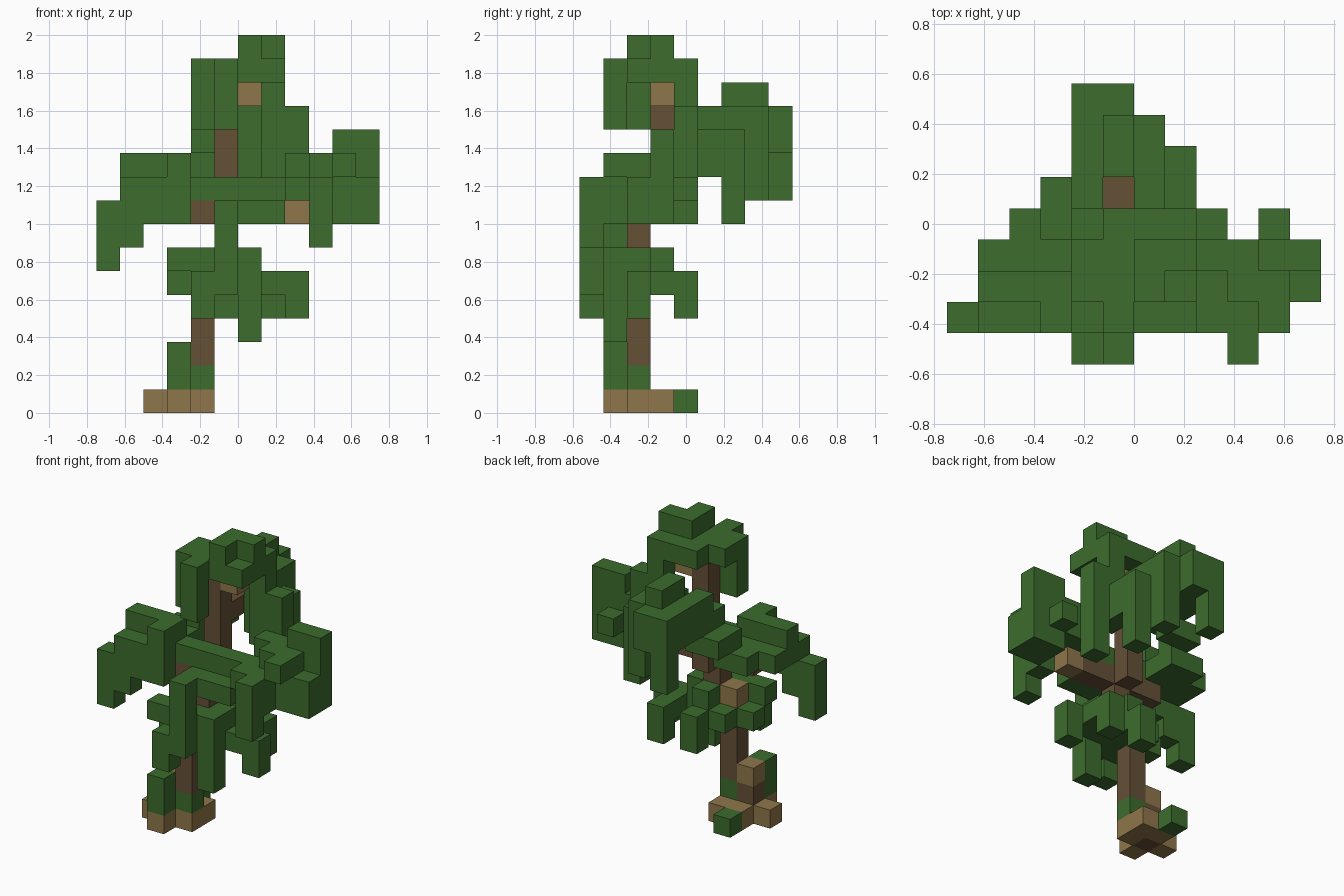
import bpy
import bmesh
from mathutils import Vector

if "Cube" in bpy.data.objects:
    bpy.data.objects.remove(bpy.data.objects["Cube"], do_unlink=True)

CELL = 0.125
ORIGIN = Vector((-0.75, -0.5625, 0))
DIRECTIONS = [Vector(d) for d in ((1, 0, 0), (-1, 0, 0), (0, 1, 0),
                                  (0, -1, 0), (0, 0, 1), (0, 0, -1))]
owner = {}       # grid cell -> part name
part_colour = {}  # part name -> material


def make_material(name, colour):
    material = bpy.data.materials.new(name)
    material.use_nodes = True
    material.diffuse_color = colour
    material.node_tree.nodes["Principled BSDF"].inputs["Base Color"].default_value = colour
    return material


def span(value):
    """A single cell index, or an inclusive (first, last) pair."""
    first, last = value if isinstance(value, tuple) else (value, value)
    return range(first, last + 1)


def block(part, material, x, y, z):
    """Fill a box of cells; cells that are already taken keep their part."""
    part_colour[part] = material
    for i in span(x):
        for j in span(y):
            for k in span(z):
                owner.setdefault((i, j, k), part)


def build_part(part):
    """Mesh the outer faces of one part and merge the flat areas."""
    bm = bmesh.new()
    for cell, name in owner.items():
        if name != part:
            continue
        centre = ORIGIN + (Vector(cell) + Vector((0.5, 0.5, 0.5))) * CELL
        for normal in DIRECTIONS:
            if tuple(int(c) for c in Vector(cell) + normal) in owner:
                continue
            side = Vector((normal.y, normal.z, normal.x))
            up = normal.cross(side)
            corners = (side + up, up - side, -side - up, side - up)
            bm.faces.new([bm.verts.new(centre + (normal + c) * CELL / 2) for c in corners])
    bmesh.ops.remove_doubles(bm, verts=bm.verts, dist=0.001)
    mesh = bpy.data.meshes.new(part)
    bm.to_mesh(mesh)
    bm.free()
    mesh.materials.append(part_colour[part])
    bpy.context.collection.objects.link(bpy.data.objects.new(part, mesh))


leaf = make_material("leaf green", (0.045, 0.15, 0.026, 1))
bark = make_material("dark bark", (0.130, 0.082, 0.037, 1))
wood = make_material("light wood", (0.275, 0.181, 0.069, 1))

# Roots and the mossy foot of the trunk
block("root_core", bark, 3, 2, (0, 1))
block("roots", wood, (2, 4), 2, 0)
block("roots", wood, 3, (1, 3), 0)
block("roots", wood, 4, 3, 0)
block("root_stump", wood, 3, 2, 2)
block("foot_moss", leaf, 3, 1, (1, 2))
block("foot_moss", leaf, 4, 2, 1)
block("foot_moss", leaf, 3, 4, 0)

# Trunk and branches with pale tips
block("trunk", bark, 4, 2, (2, 5))
block("trunk_knot", wood, 4, 2, 6)
block("trunk", bark, 5, 2, (6, 7))
block("cross_branch", bark, (3, 7), 2, 8)
block("cross_branch_tip", wood, 8, 2, 8)
block("upper_trunk", bark, 5, 3, (8, 13))
block("upper_trunk_tip", wood, 6, 3, 13)
block("back_branch", bark, 5, (4, 5), 11)

# Lower foliage around the trunk
block("lower_foliage", leaf, 6, 1, (3, 6))
block("lower_foliage", leaf, 4, 0, (4, 5))
block("lower_foliage", leaf, (3, 5), 1, 6)
block("lower_foliage", leaf, (4, 5), 1, 5)
block("lower_foliage", leaf, 3, 2, 5)
block("lower_foliage", leaf, 4, 3, 5)
block("lower_foliage", leaf, 5, 3, (5, 6))
block("lower_foliage", leaf, (5, 7), 2, 5)
block("lower_foliage", leaf, 6, 2, 6)
block("lower_foliage", leaf, 8, 2, (4, 5))
block("lower_foliage", leaf, 7, 3, 5)
block("lower_foliage", leaf, 7, 4, (4, 5))
block("lower_foliage", leaf, 5, 4, (4, 5))

# Middle foliage over the cross branch, with a hanging frond
block("front_frond", leaf, 5, 0, (5, 8))
block("middle_foliage", leaf, (5, 7), 1, 8)
block("middle_foliage", leaf, (4, 8), 2, 9)
block("middle_foliage", leaf, 8, 1, 9)

# Foliage on the -x side
block("right_foliage", leaf, 0, 1, (6, 8))
block("right_foliage", leaf, 1, 1, (7, 9))
block("right_foliage", leaf, 2, 1, (8, 9))
block("right_foliage", leaf, 3, 1, (8, 10))
block("right_foliage", leaf, (1, 3), 2, (9, 10))
block("right_foliage", leaf, (1, 3), 3, 9)
block("right_foliage", leaf, (2, 3), 4, 9)
block("right_foliage", leaf, 3, (4, 5), 10)

# Foliage on the +x side
block("left_foliage", leaf, 9, 0, (7, 9))
block("left_foliage", leaf, 9, 1, (8, 9))
block("left_foliage", leaf, 9, (2, 3), (9, 10))
block("left_foliage", leaf, 10, 1, 10)
block("left_foliage", leaf, 10, (2, 3), (8, 10))
block("left_foliage", leaf, 10, 3, 11)
block("left_foliage", leaf, 11, (2, 3), (8, 9))
block("left_foliage", leaf, 11, 3, (10, 11))
block("left_foliage", leaf, 10, 4, 9)
block("left_foliage", leaf, 8, 3, (9, 10))
block("left_foliage", leaf, 8, 4, (8, 12))
block("left_foliage", leaf, 7, 4, (10, 12))

# Back foliage around the back branch
block("back_foliage", leaf, 4, 8, (9, 12))
block("back_foliage", leaf, 5, 8, (11, 12))
block("back_foliage", leaf, 4, (5, 7), (11, 12))
block("back_foliage", leaf, 4, 5, 10)
block("back_foliage", leaf, 4, 4, 11)
block("back_foliage", leaf, 5, (6, 7), (11, 13))
block("back_foliage", leaf, 6, 7, (9, 12))
block("back_foliage", leaf, 6, (5, 6), (10, 12))
block("back_foliage", leaf, 7, 6, (8, 11))
block("back_foliage", leaf, 7, 5, (10, 11))

# Crown
block("crown", leaf, 5, 1, (12, 14))
block("crown", leaf, 4, 2, (12, 14))
block("crown", leaf, 4, 3, 14)
block("crown", leaf, (5, 7), (2, 4), 14)
block("crown", leaf, 7, 4, 13)
block("crown", leaf, 6, (2, 3), 15)
block("crown", leaf, 7, 3, 15)

for part_name in part_colour:
    build_part(part_name)
